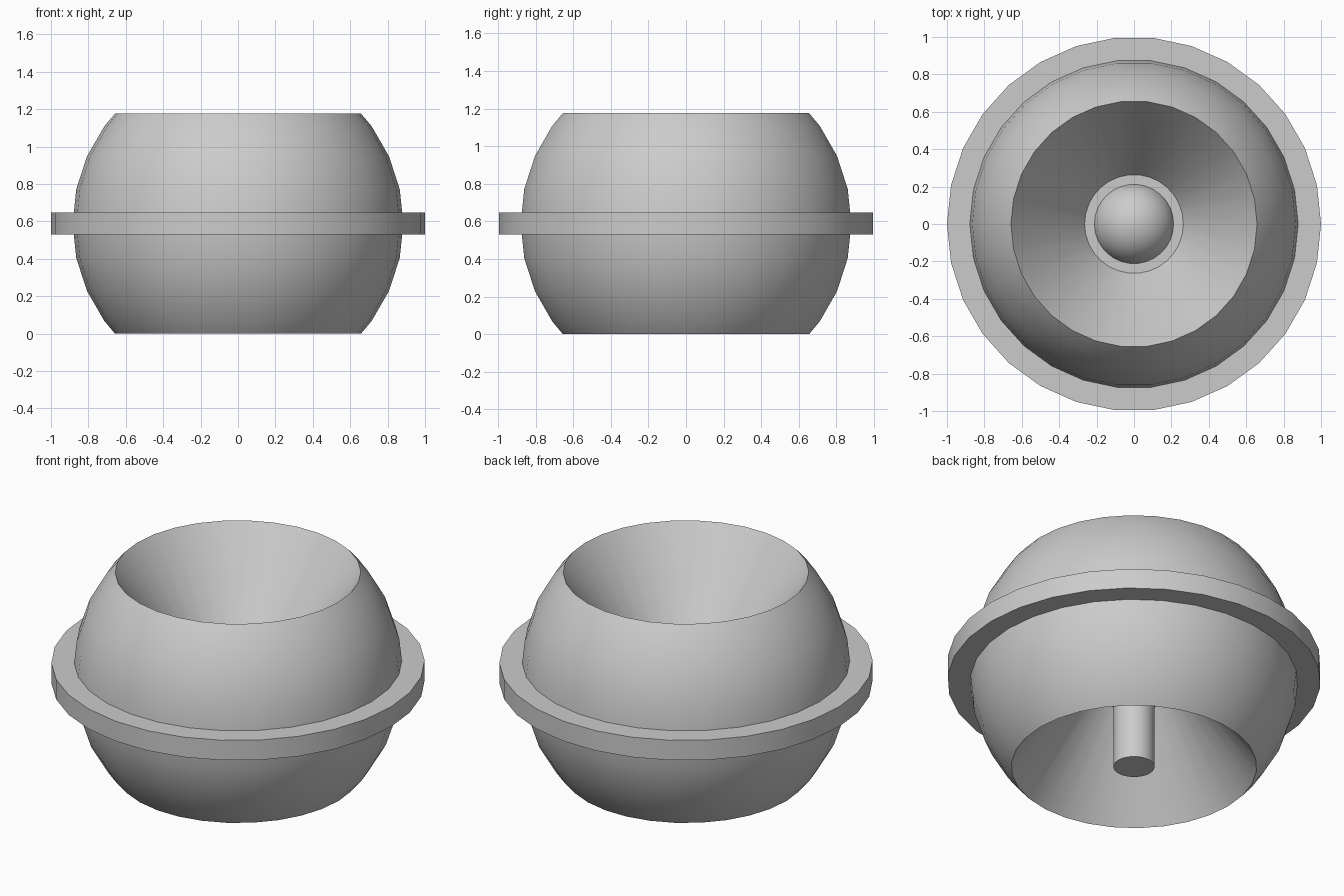
import bpy, bmesh, math

if "Cube" in bpy.data.objects:
    bpy.data.objects.remove(bpy.data.objects["Cube"])

SIDES = 30
MID = 0.588           # height of the centre plane
R = 0.884             # barrel sphere radius
BALL = 0.221          # centre ball radius
RING = 0.059          # half thickness of the rim flange

grey = bpy.data.materials.new("plain_grey")
grey.diffuse_color = (0.6, 0.6, 0.6, 1)
grey.use_nodes = True
grey.node_tree.nodes["Principled BSDF"].inputs["Base Color"].default_value = grey.diffuse_color


def lathe(name, profile, closed):
    """Spin (radius, z) points round z; open profiles get flat end caps."""
    bm = bmesh.new()
    rings = []
    for r, z in profile:
        rings.append([bm.verts.new((r * math.cos(2 * math.pi * i / SIDES),
                                    r * math.sin(2 * math.pi * i / SIDES), z))
                      for i in range(SIDES)])
    n = len(rings)
    for k in range(n if closed else n - 1):
        a, b = rings[k], rings[(k + 1) % n]
        for i in range(SIDES):
            j = (i + 1) % SIDES
            bm.faces.new((a[i], a[j], b[j], b[i]))
    if not closed:
        bm.faces.new(rings[0][::-1])
        bm.faces.new(rings[-1])
    bmesh.ops.recalc_face_normals(bm, faces=bm.faces)
    mesh = bpy.data.meshes.new(name)
    bm.to_mesh(mesh)
    bm.free()
    mesh.materials.append(grey)
    obj = bpy.data.objects.new(name, mesh)
    bpy.context.collection.objects.link(obj)
    bpy.ops.object.select_all(action='DESELECT')
    obj.select_set(True)
    bpy.context.view_layer.objects.active = obj
    bpy.ops.object.shade_smooth_by_angle(angle=math.radians(28))
    return obj


# Barrel with flange and a funnel sunk into each end: upper half, then mirrored
arc = [(R * math.cos(math.radians(a)), R * math.sin(math.radians(a)))
       for a in (12, 24, 36)]
upper = [(1.0, RING), (R * 0.993, RING)] + arc + [
    (0.658, MID), (0.264, RING), (0.2, RING)]
lower = [(r, -z) for r, z in reversed(upper)]
lathe("funnel_barrel", [(r, z + MID) for r, z in upper + lower], True)

# Ball in the middle
lathe("centre_ball", [(BALL * math.sin(math.radians(a)),
                       MID - BALL * math.cos(math.radians(a)))
                      for a in range(6, 180, 12)], False)

# Stem from the ball down to the ground
lathe("stem", [(0.11, 0.0), (0.11, MID - 0.1)], False)
